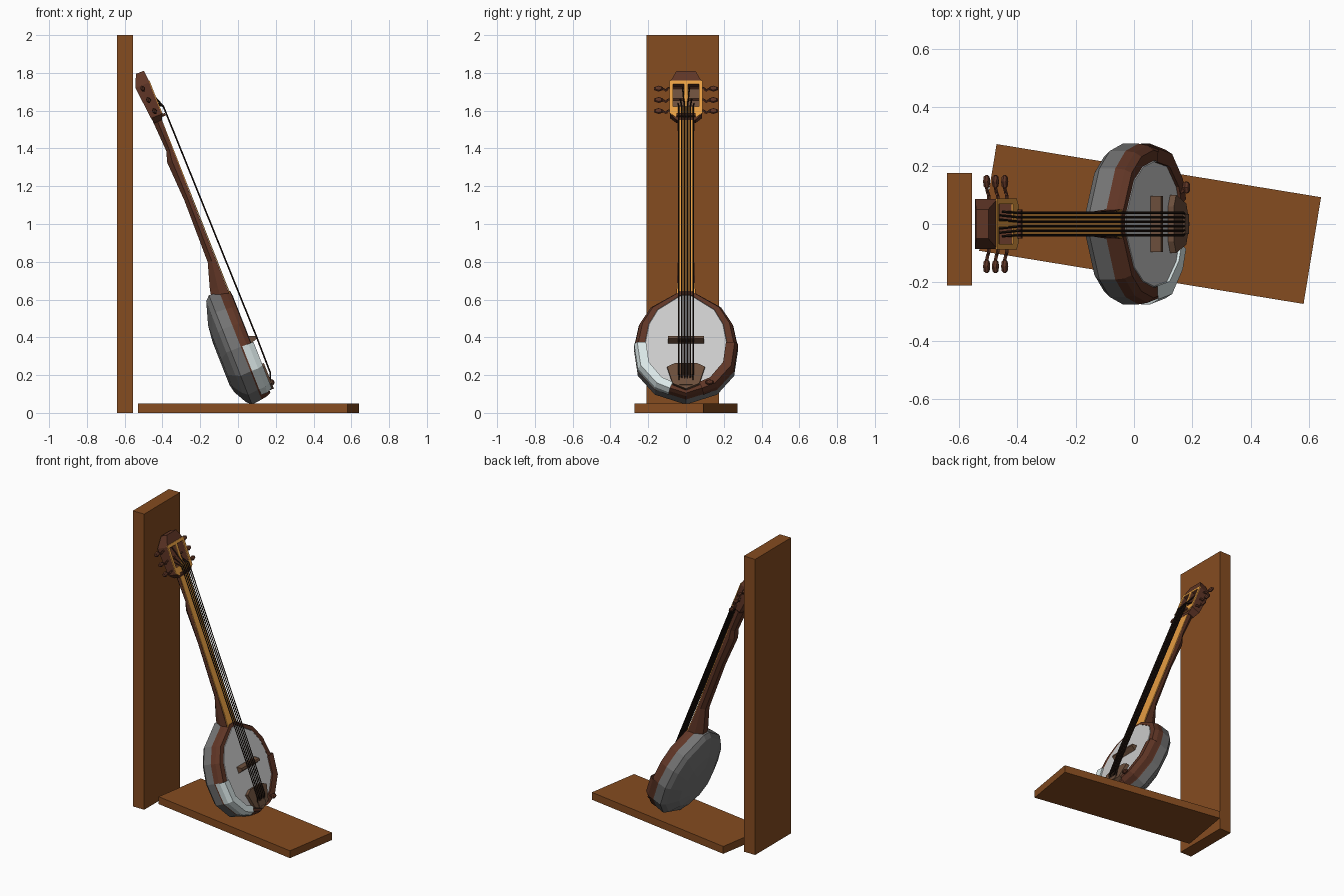
import bpy, bmesh, math
from mathutils import Matrix, Vector

if "Cube" in bpy.data.objects:
    bpy.data.objects.remove(bpy.data.objects["Cube"])

# Leaning frame of the instrument: local x = across, y = along neck, z = out of face
T = math.radians(21.5)
s, c = math.sin(T), math.cos(T)
LEAN = Matrix(((0, -s, c), (1, 0, 0), (0, c, s))).to_4x4()

def mat(name, r, g, b):
    m = bpy.data.materials.new(name)
    m.diffuse_color = (r, g, b, 1)
    m.use_nodes = True
    m.node_tree.nodes["Principled BSDF"].inputs["Base Color"].default_value = m.diffuse_color
    return m

BOARD = mat("board_wood", .235, .072, .0145)
DARK = mat("dark_wood", .115, .036, .019)
GOLD = mat("pale_wood", .80, .34, .055)
TAN = mat("tail_wood", .15, .078, .045)
WIRE = mat("string", .016, .008, .005)
PALE = mat("armrest_pale", .72, .82, .82)
BOWL = mat("bowl_grey", .17, .17, .17)

def finish(bm, name, material=None, frame=LEAN):
    bmesh.ops.recalc_face_normals(bm, faces=bm.faces)
    bm.transform(frame)
    me = bpy.data.meshes.new(name)
    bm.to_mesh(me)
    bm.free()
    ob = bpy.data.objects.new(name, me)
    bpy.context.collection.objects.link(ob)
    if material:
        me.materials.append(material)
    return ob

def loft(name, rings, material=None, caps=(True, True), closed=True):
    bm = bmesh.new()
    rs = [[bm.verts.new(p) for p in r] for r in rings]
    n = len(rs[0])
    for a, b in zip(rs, rs[1:]):
        for i in range(n if closed else n - 1):
            j = (i + 1) % n
            bm.faces.new((a[i], a[j], b[j], b[i]))
    if caps[0]:
        bm.faces.new(rs[0])
    if caps[1]:
        bm.faces.new(rs[-1])
    return finish(bm, name, material)

def prism(name, poly, w0, w1, material):
    return loft(name, [[(x, y, w) for x, y in poly] for w in (w0, w1)], material)

def rect(x0, x1, y0, y1):
    return [(x0, y0), (x1, y0), (x1, y1), (x0, y1)]

def box(name, size, loc, ang=0):
    bm = bmesh.new()
    bmesh.ops.create_cube(bm, size=1)
    f = Matrix.Translation(loc) @ Matrix.Rotation(ang, 4, 'Z') @ Matrix.Diagonal((*size, 1))
    return finish(bm, name, BOARD, f)

def tube(name, pts, r, material, sides=5):
    bm = bmesh.new()
    for a, b in zip(pts, pts[1:]):
        a, b = Vector(a), Vector(b)
        d = b - a
        m = Matrix.Translation((a + b) / 2) @ d.to_track_quat('Z', 'Y').to_matrix().to_4x4()
        bmesh.ops.create_cone(bm, cap_ends=True, segments=sides, radius1=r, radius2=r,
                              depth=d.length, matrix=m)
    return finish(bm, name, material)

def blob(name, loc, size, material):
    bm = bmesh.new()
    bmesh.ops.create_uvsphere(bm, u_segments=6, v_segments=4, radius=1,
                              matrix=Matrix.Translation(loc) @ Matrix.Diagonal((*size, 1)))
    return finish(bm, name, material)

# Wall and floor boards
box("wall_board", (.085, .385, 2), (-.5975, -.0175, 1))
box("floor_board", (1.125, .37, .05), (.055, 0, .025), math.radians(-9.3))

# Teardrop body outline
HALF = [(.03, .63), (.19, .535), (.25, .44), (.275, .32), (.255, .18), (.165, .075)]
OUT = HALF + [(0, .02)] + [(-x, y) for x, y in reversed(HALF)]

def ring(sx, sy, w, cy=.32, pts=OUT):
    return [(x * sx, cy + (y - .32) * sy, w) for x, y in pts]

# Resonator bowl, brown rim and drum skin
loft("body_bowl", [ring(.25, .4, .012, .275), ring(.6, .62, .022, .295), ring(.92, .94, .06),
                   ring(1, 1.02, .085), ring(1, 1, .142)], BOWL)
loft("body_rim", [ring(1, 1, .142), ring(.98, .98, .175), ring(.92, .95, .198),
                  ring(.79, .88, .2)], DARK, (False, False))
loft("drum_skin", [ring(.8, .89, .19), ring(.78, .87, .202)])

# Armrest and matching guard on the lower rim
for name, side, m in (("armrest", -1, PALE), ("lower_guard", 1, DARK)):
    arc = [(side * x, y) for x, y in HALF[3:]] + [(side * .09, .043)]
    loft(name, [ring(1.0, 1.0, .15, pts=arc), ring(1.0, 1.0, .185, pts=arc),
                ring(.94, .95, .214, pts=arc), ring(.77, .82, .212, pts=arc),
                ring(.77, .82, .195, pts=arc)], m, (False, False), False)

# Tailpiece, bridge and knob
prism("tailpiece", [(-.1, .175), (-.06, .195), (.06, .195), (.1, .175), (.07, .08),
                    (0, .05), (-.07, .08)], .2, .224, TAN)
prism("tail_clamp", rect(-.035, .035, .07, .11), .222, .23, TAN)
loft("bridge", [[(x, y, w) for x, y in rect(-.095, .095, u0, u1)]
                for u0, u1, w in ((.315, .36, .198), (.33, .345, .236))], TAN)
blob("knob", (.125, .085, .226), (.024, .016, .014), DARK)
tube("knob_stem", [(.10, .10, .2), (.125, .085, .226)], .007, DARK)

# Neck with heel, fretboard and nut
def section(u, h, w0, w1):
    m = w0 + (w1 - w0) * .5
    return [(-h, u, w1), (h, u, w1), (h, u, m), (h * .5, u, w0), (-h * .5, u, w0), (-h, u, m)]

loft("neck", [section(*a) for a in (
    (.60, .05, .09, .188), (.66, .048, .10, .188), (.80, .043, .143, .188),
    (1.15, .043, .148, .188), (1.37, .042, .137, .19), (1.43, .042, .155, .19),
    (1.62, .045, .145, .192))], DARK)
prism("fretboard", [(-.05, .595), (.05, .595), (.042, .68), (.042, 1.6), (-.042, 1.6),
                    (-.042, .68)], .189, .194, GOLD)
prism("nut", rect(-.05, .05, 1.605, 1.62), .19, .222, DARK)

# Slotted headstock
head = loft("headstock", [[(-h, u, w1), (h, u, w1), (h, u, w0), (-h, u, w0)]
                          for u, h, w0, w1 in ((1.59, .05, .15, .195), (1.62, .085, .143, .206),
                                               (1.80, .085, .125, .206), (1.868, .05, .155, .2))],
            DARK)
plate = prism("headstock_face", [(-.06, 1.605), (.06, 1.605), (.087, 1.625), (.087, 1.81),
                                 (-.087, 1.81), (-.087, 1.625)], .204, .209, GOLD)
for side in (-1, 1):
    slot = rect(side * .04 - .029, side * .04 + .029, 1.66, 1.79)
    prism("slot_floor", slot, .154, .157, TAN)
    cut = prism("slot_cutter", slot, .155, .26, TAN)
    cut.hide_render = True
    cut.hide_set(True)
    for ob in (head, plate):
        mod = ob.modifiers.new("slot", 'BOOLEAN')
        mod.operation = 'DIFFERENCE'
        mod.object = cut

# Tuning pegs and strings
for side in (-1, 1):
    for i, (u, w) in enumerate(((1.649, .174), (1.715, .166), (1.782, .16))):
        tube("tuner_post", [(side * .01, u, w + .008), (side * .095, u, w + .008),
                            (side * .105, u - .012, w), (side * .125, u, w)], .006, DARK)
        blob("tuner_knob", (side * .145, u, w), (.027, .017, .012), DARK)
        v = side * (.008 + .015 * (2 - i))
        tube("string", [(v * .9, .10, .224), (v, .135, .237), (v, .338, .239),
                        (v, 1.655, .227), (side * (.03 + .012 * (1 - i)), max(u, 1.69), .18)],
             .0042, WIRE, 4)
